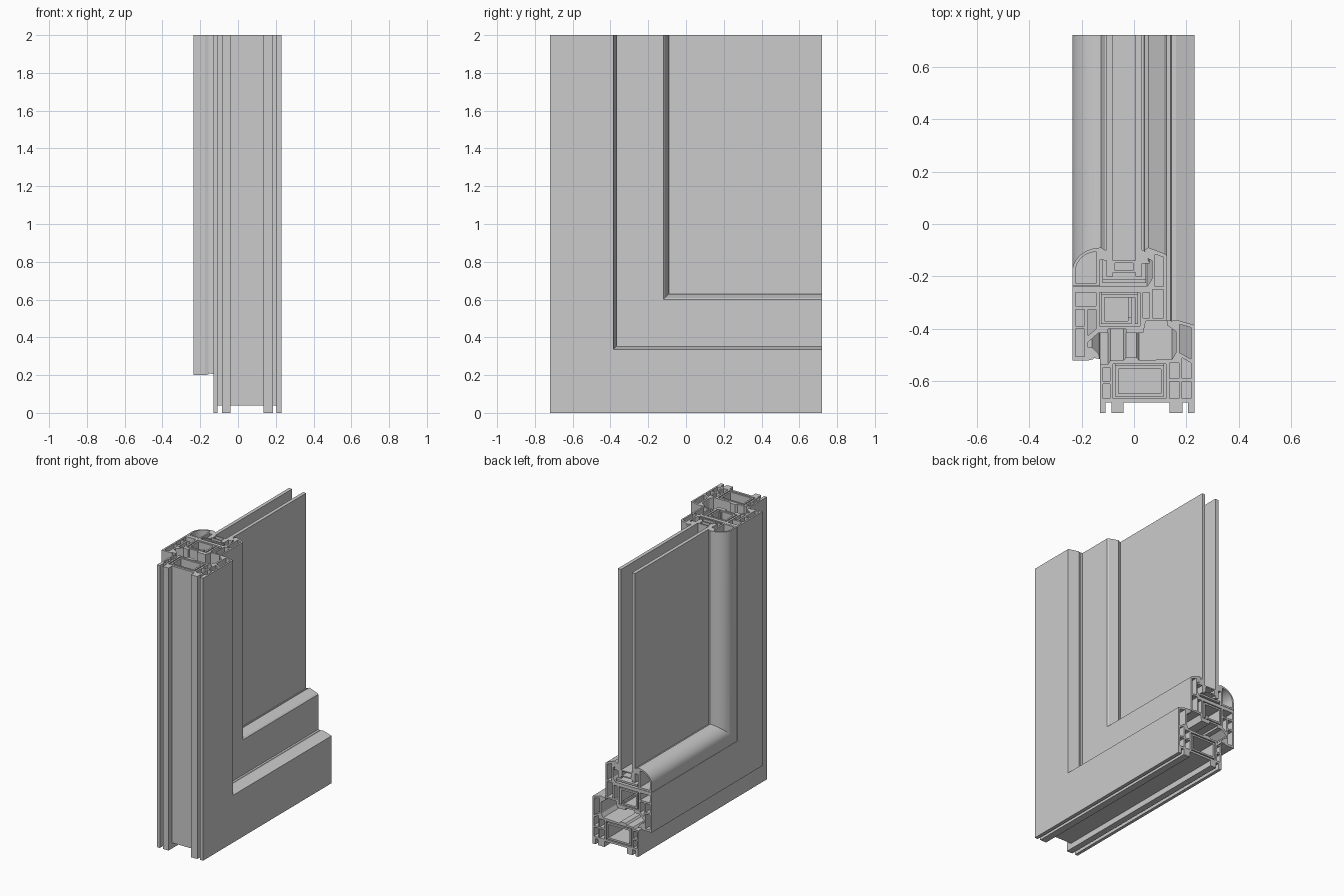
import bpy, bmesh, math

Y0, Y1, TOP = -0.72, 0.72, 2.0


def rect(x0, y0, x1, y1):
    return [(x0, y0), (x1, y0), (x1, y1), (x0, y1)]


def sweep(name, *loops):
    """Sweep a section (outer loop, then chambers) down the jamb, round the mitre and along the sill."""
    bm = bmesh.new()
    caps = ([], [])
    for loop in loops:
        rings = [[bm.verts.new((x, y, TOP)) for x, y in loop],
                 [bm.verts.new((x, y, y - Y0)) for x, y in loop],
                 [bm.verts.new((x, Y1, y - Y0)) for x, y in loop]]
        n = len(loop)
        for a, b in zip(rings, rings[1:]):
            for i in range(n):
                j = (i + 1) % n
                bm.faces.new((a[i], a[j], b[j], b[i]))
        for cap, ring in zip(caps, (rings[0], rings[2])):
            cap += [bm.edges.get((ring[i], ring[(i + 1) % n])) for i in range(n)]
    for cap in caps:
        bmesh.ops.triangle_fill(bm, edges=cap, use_beauty=True, use_dissolve=False)
    bmesh.ops.recalc_face_normals(bm, faces=bm.faces)
    me = bpy.data.meshes.new(name)
    bm.to_mesh(me)
    bm.free()
    ob = bpy.data.objects.new(name, me)
    bpy.context.collection.objects.link(ob)
    return ob


def tube(name, x0, y0, x1, y1, t):
    return sweep(name, rect(x0, y0, x1, y1), rect(x0 + t, y0 + t, x1 - t, y1 - t))


def box(name, x0, y0, z0, x1, y1, z1):
    bm = bmesh.new()
    bmesh.ops.create_cube(bm, size=1)
    for v in bm.verts:
        v.co = [a + (c + 0.5) * (b - a) for a, b, c in zip((x0, y0, z0), (x1, y1, z1), v.co)]
    me = bpy.data.meshes.new(name)
    bm.to_mesh(me)
    bm.free()
    bpy.context.collection.objects.link(bpy.data.objects.new(name, me))


# Outer frame: four feet, hollow body and raised outside lip
base = -0.68
outline = []
for a, b in ((-0.13, -0.108), (-0.085, -0.04), (0.135, 0.185), (0.205, 0.23)):
    outline += [(a, base), (a, Y0), (b, Y0), (b, base)]
outline = outline[1:-1]
outline += [(0.23, -0.385), (0.16, -0.365), (0.142, -0.37), (0.142, -0.395),
            (0.16, -0.41), (0.16, -0.49), (0.145, -0.515), (0.02, -0.52),
            (0.01, -0.508), (-0.03, -0.508), (-0.04, -0.52), (-0.09, -0.52),
            (-0.1, -0.535), (-0.13, -0.535)]
sweep("outer_frame", outline,
      rect(-0.08, -0.665, 0.122, -0.533),
      rect(-0.119, -0.665, -0.092, -0.61), rect(-0.119, -0.598, -0.092, -0.547),
      rect(0.135, -0.665, 0.172, -0.6), rect(0.183, -0.665, 0.218, -0.6),
      rect(0.135, -0.588, 0.172, -0.53),
      [(0.183, -0.588), (0.218, -0.588), (0.218, -0.53), (0.183, -0.51)],
      [(0.173, -0.49), (0.218, -0.515), (0.218, -0.395), (0.173, -0.382)])
tube("frame_reinforcement", -0.072, -0.658, 0.114, -0.54, 0.012)

# Opening sash: overlapping inside flange, hollow body and outside glazing leg
sweep("sash",
      [(-0.235, -0.52), (-0.175, -0.52), (-0.155, -0.515), (-0.155, -0.495),
       (-0.175, -0.49), (-0.175, -0.45), (-0.135, -0.415),
       (-0.1, -0.415), (-0.1, -0.4), (-0.03, -0.4), (-0.03, -0.415), (0.035, -0.415),
       (0.045, -0.37), (0.125, -0.37), (0.125, -0.12), (0.115, -0.112),
       (0.055, -0.09), (0.04, -0.1), (0.05, -0.13), (0.068, -0.14), (0.068, -0.21),
       (0.05, -0.238), (-0.235, -0.238)],
      rect(-0.223, -0.505, -0.188, -0.4), rect(-0.223, -0.388, -0.188, -0.325),
      rect(-0.223, -0.313, -0.145, -0.262),
      [(-0.175, -0.425), (-0.145, -0.4), (-0.145, -0.325), (-0.175, -0.325)],
      rect(-0.132, -0.388, 0.022, -0.262),
      rect(0.035, -0.358, 0.06, -0.262), rect(0.07, -0.358, 0.113, -0.25),
      [(0.08, -0.238), (0.113, -0.238), (0.113, -0.127), (0.08, -0.115)])
# Open channel reinforcement in the sash
sweep("sash_reinforcement",
      [(-0.125, -0.382), (-0.01, -0.382), (-0.01, -0.355), (-0.022, -0.355),
       (-0.022, -0.37), (-0.113, -0.37), (-0.113, -0.28), (0.003, -0.28),
       (0.003, -0.382), (0.015, -0.382), (0.015, -0.268), (-0.125, -0.268)])

# Rounded glazing bead, an arc outside and a smaller arc chamber inside
def arc(cx, cy, rx, ry, n=10):
    return [(cx - rx * math.cos(i / n * math.pi / 2), cy + ry * math.sin(i / n * math.pi / 2))
            for i in range(n + 1)]

bead = sweep("glazing_bead",
             [(-0.13, -0.236), (-0.235, -0.236)] + arc(-0.125, -0.18, 0.11, 0.09)
             + [(-0.11, -0.1), (-0.13, -0.135)],
             [(-0.142, -0.224), (-0.223, -0.224)] + arc(-0.142, -0.18, 0.081, 0.074))
bpy.ops.object.select_all(action='DESELECT')
bead.select_set(True)
bpy.context.view_layer.objects.active = bead
bpy.ops.object.shade_smooth_by_angle(angle=math.radians(30))

# Double glazing: two panes, hollow spacer bar and support bridge
for name, x0, x1 in (("inner_pane", -0.105, -0.08), ("outer_pane", 0.005, 0.03)):
    box(name, x0, -0.2, 0.52, x1, Y1, TOP)
tube("glass_spacer", -0.08, -0.185, 0.005, -0.14, 0.008)
sweep("glazing_bridge", rect(-0.12, -0.225, 0.045, -0.212))

# Seals against the glass and between frame and sash
sweep("inner_glass_seal", [(-0.105, -0.14), (-0.105, -0.1), (-0.118, -0.1), (-0.13, -0.135)])
sweep("outer_glass_seal", [(0.03, -0.15), (0.06, -0.15), (0.05, -0.125), (0.038, -0.098), (0.03, -0.1)])
sweep("outer_frame_seal", [(0.125, -0.385), (0.16, -0.41), (0.16, -0.395), (0.14, -0.368), (0.125, -0.368)])
sweep("inner_sash_seal", [(-0.175, -0.49), (-0.155, -0.51), (-0.13, -0.515), (-0.135, -0.495), (-0.16, -0.47), (-0.175, -0.47)])
